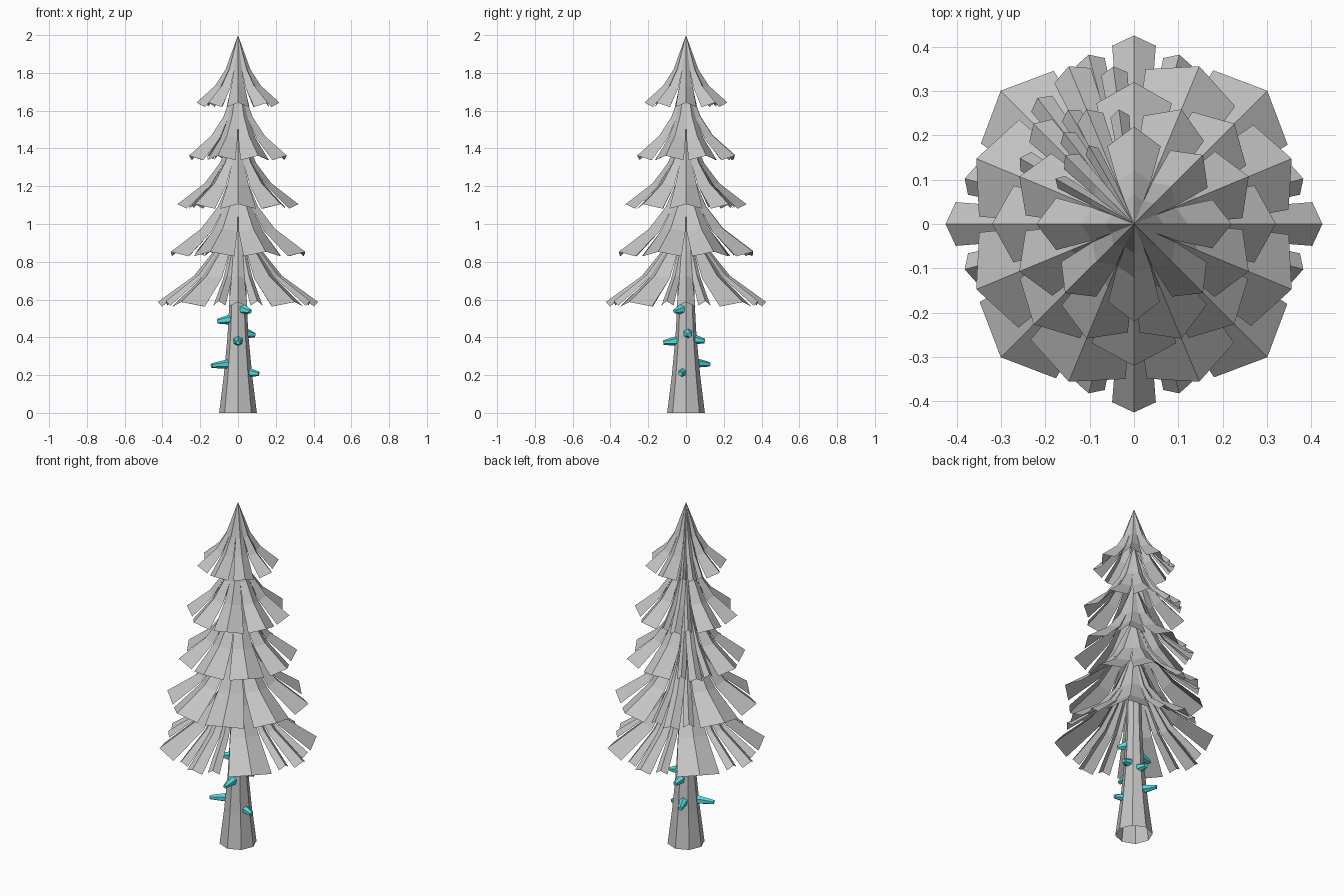
import bpy, bmesh, math, random
from mathutils import Vector

if "Cube" in bpy.data.objects:
    bpy.data.objects.remove(bpy.data.objects["Cube"])

random.seed(4)


def material(name, rgb):
    m = bpy.data.materials.new(name)
    m.diffuse_color = (*rgb, 1)
    m.use_nodes = True
    m.node_tree.nodes["Principled BSDF"].inputs["Base Color"].default_value = m.diffuse_color
    return m


GREY = material("pale grey", (0.55, 0.55, 0.55))
TEAL = material("teal", (0.09, 0.72, 0.74))


def finish(name, bm, mat):
    mesh = bpy.data.meshes.new(name)
    bm.to_mesh(mesh)
    bm.free()
    mesh.materials.append(mat)
    obj = bpy.data.objects.new(name, mesh)
    bpy.context.collection.objects.link(obj)
    return obj


def polar(r, deg, z):
    a = math.radians(deg)
    return Vector((r * math.cos(a), r * math.sin(a), z))


# Trunk: tapering octagon, open at the foot
bm = bmesh.new()
rings = []
for r, z in [(0.1, 0), (0.075, 0.2), (0.056, 0.4), (0.045, 0.6), (0.03, 1.2), (0.008, 1.9)]:
    rings.append([bm.verts.new(polar(r, 45 * i, z)) for i in range(8)])
for lo, hi in zip(rings, rings[1:]):
    for i in range(8):
        j = (i + 1) % 8
        bm.faces.new((lo[i], lo[j], hi[j], hi[i]))
bm.faces.new(rings[-1])
finish("trunk", bm, GREY)

# Flaring bough profile: fraction of radius, fraction of drop
PROFILE = [(0.30, 0.51), (0.55, 0.75), (1.0, 1.0)]


def add_bough(bm, angle, halves, radius, top, hem, inset=0.035):
    """Ridged sheet from the apex to the hem; halves = half angle per row."""
    apex = bm.verts.new((0, 0, top))
    prev = None
    for (fr, fz), half in zip(PROFILE, halves):
        r, z = radius * fr, top + (hem - top) * fz
        side = r - inset * fr
        row = [bm.verts.new(polar(side, angle - half, z - 0.024 * fr)),
               bm.verts.new(polar(r, angle, z)),
               bm.verts.new(polar(side, angle + half, z - 0.024 * fr))]
        for i in range(2):
            if prev:
                bm.faces.new((prev[i], row[i], row[i + 1], prev[i + 1]))
            else:
                bm.faces.new((apex, row[i], row[i + 1]))
        prev = row


# Five tiers of eight boughs, alternately turned by half a step
TIERS = [(0.425, 1.14, 0.587), (0.385, 1.34, 0.853), (0.32, 1.55, 1.105),
         (0.28, 1.78, 1.362), (0.22, 2.0, 1.643)]
for n, (radius, top, hem) in enumerate(TIERS):
    bm = bmesh.new()
    for k in range(8):
        angle = 45 * k + (22.5 if n % 2 else 0)
        split = k % 2 == 0 if n == 0 else 100 < angle < 140
        if split:
            # Bough torn into three narrow strips
            add_bough(bm, angle, (12, 9, 7), radius, top, hem, 0.02)
            for s in (-1, 1):
                add_bough(bm, angle + s * 15, (7.5, 6.5, 5), radius * 0.93,
                          top, hem + 0.005, 0.015)
        else:
            w = random.uniform(17, 20)
            add_bough(bm, angle, (22.5, 21.5, w), radius, top, hem)
    finish(f"bough_tier_{n + 1}", bm, GREY)

# Broken branch stubs: tip positions around the trunk
STUBS = [(0.065, -0.06, 0.538), (-0.11, 0.0, 0.485), (0.09, 0.02, 0.412),
         (0.0, -0.12, 0.372), (0.0, 0.1, 0.38), (-0.05, 0.125, 0.257),
         (-0.14, -0.06, 0.25), (0.11, -0.03, 0.207)]
for n, tip in enumerate(STUBS):
    tip = Vector(tip)
    out = Vector((tip.x, tip.y, 0)).normalized()
    root = out * 0.035 + Vector((0, 0, tip.z + 0.01))
    axis = tip - root
    bm = bmesh.new()
    bmesh.ops.create_cone(bm, cap_ends=True, segments=6, radius1=0.029,
                          radius2=0.012, depth=axis.length)
    obj = finish(f"branch_stub_{n + 1}", bm, TEAL)
    obj.location = (root + tip) / 2
    obj.rotation_mode = 'QUATERNION'
    obj.rotation_quaternion = axis.to_track_quat('Z', 'Y')
